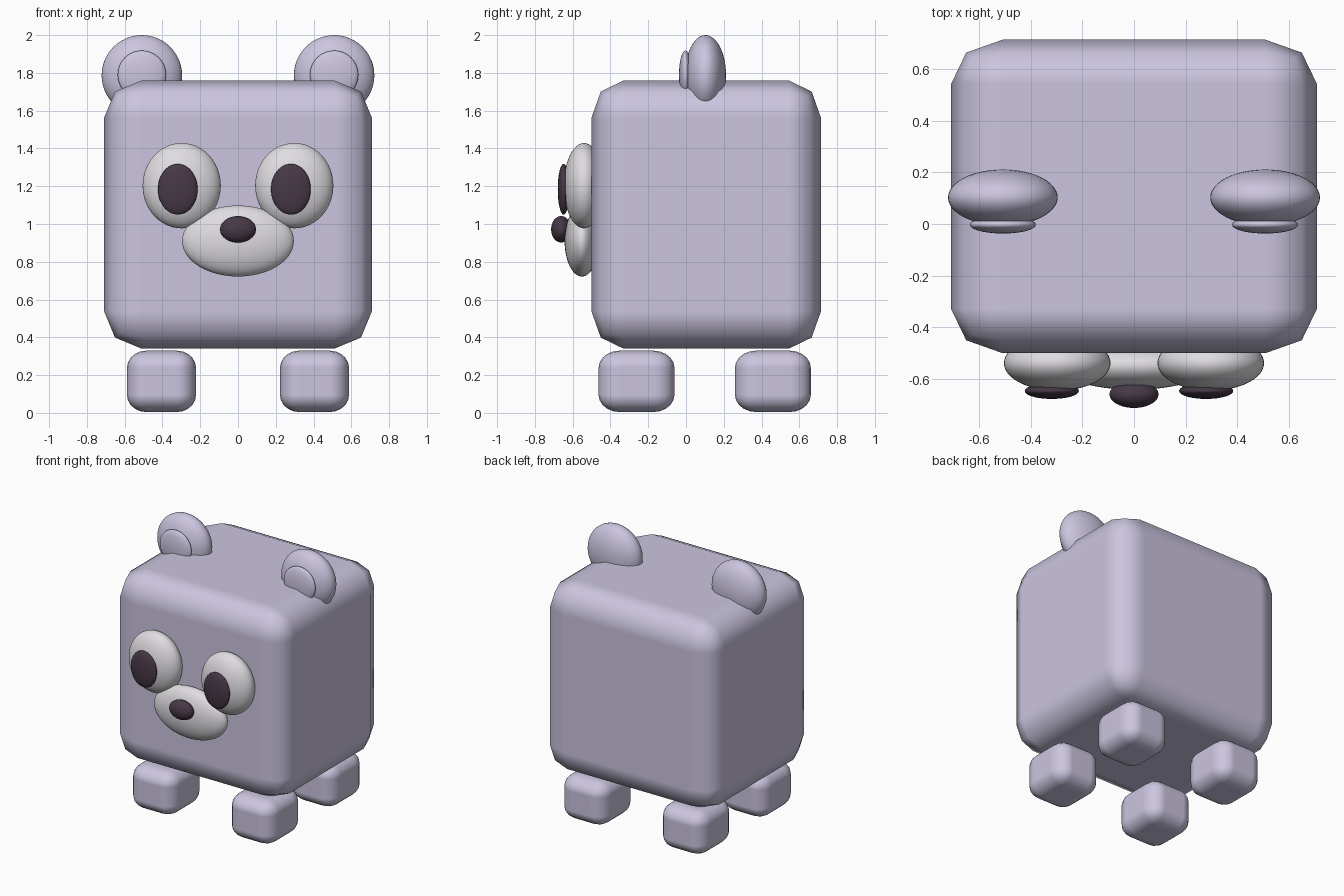
import bpy

# Remove the default cube
default = bpy.data.objects.get("Cube")
if default:
    bpy.data.objects.remove(default, do_unlink=True)


def make_material(name, rgb):
    color = (*rgb, 1.0)
    mat = bpy.data.materials.new(name)
    mat.use_nodes = True
    mat.diffuse_color = color
    mat.node_tree.nodes["Principled BSDF"].inputs["Base Color"].default_value = color
    return mat


LILAC = make_material("lilac_fur", (0.60, 0.56, 0.74))
WHITE = make_material("soft_white", (0.74, 0.72, 0.75))
DARK = make_material("dark_plum", (0.063, 0.040, 0.062))


def finish(name, mat):
    obj = bpy.context.object
    obj.name = name
    obj.data.name = name
    obj.data.materials.append(mat)
    bpy.ops.object.shade_smooth()
    return obj


def rounded_box(name, center, size, bevel, segments, mat):
    """Unit cube, bevelled and then stretched to size."""
    bpy.ops.mesh.primitive_cube_add(size=1, location=center)
    obj = finish(name, mat)
    obj.scale = size
    mod = obj.modifiers.new("rounding", 'BEVEL')
    mod.width = bevel
    mod.segments = segments
    mod.limit_method = 'NONE'
    mod.harden_normals = True
    return obj


def ellipsoid(name, center, radii, mat):
    bpy.ops.mesh.primitive_uv_sphere_add(segments=48, ring_count=24, radius=1, location=center)
    obj = finish(name, mat)
    obj.scale = radii
    return obj


# Body
rounded_box("body", (0, 0.107, 1.05), (1.42, 1.217, 1.42), 0.141, 2, LILAC)

for side, s in (("left", 1), ("right", -1)):
    # Legs
    for place, y in (("front", -0.262), ("back", 0.46)):
        rounded_box(f"{place}_{side}_leg", (s * 0.405, y, 0.167),
                    (0.366, 0.402, 0.325), 0.28, 5, LILAC)
    # Ears
    ellipsoid(f"{side}_ear", (s * 0.509, 0.103, 1.787), (0.213, 0.109, 0.213), LILAC)
    ellipsoid(f"{side}_inner_ear", (s * 0.509, -0.003, 1.79), (0.128, 0.034, 0.128), LILAC)
    # Eyeballs
    ellipsoid(f"{side}_eye", (s * 0.298, -0.54, 1.203), (0.207, 0.107, 0.226), WHITE)

# Pupils, both looking slightly toward the model's right
for side, x in (("left", 0.28), ("right", -0.319)):
    ellipsoid(f"{side}_pupil", (x, -0.648, 1.184), (0.105, 0.031, 0.134), DARK)

# Muzzle and nose
ellipsoid("muzzle", (0, -0.551, 0.91), (0.296, 0.092, 0.188), WHITE)
ellipsoid("nose", (0, -0.661, 0.972), (0.095, 0.053, 0.07), DARK)
